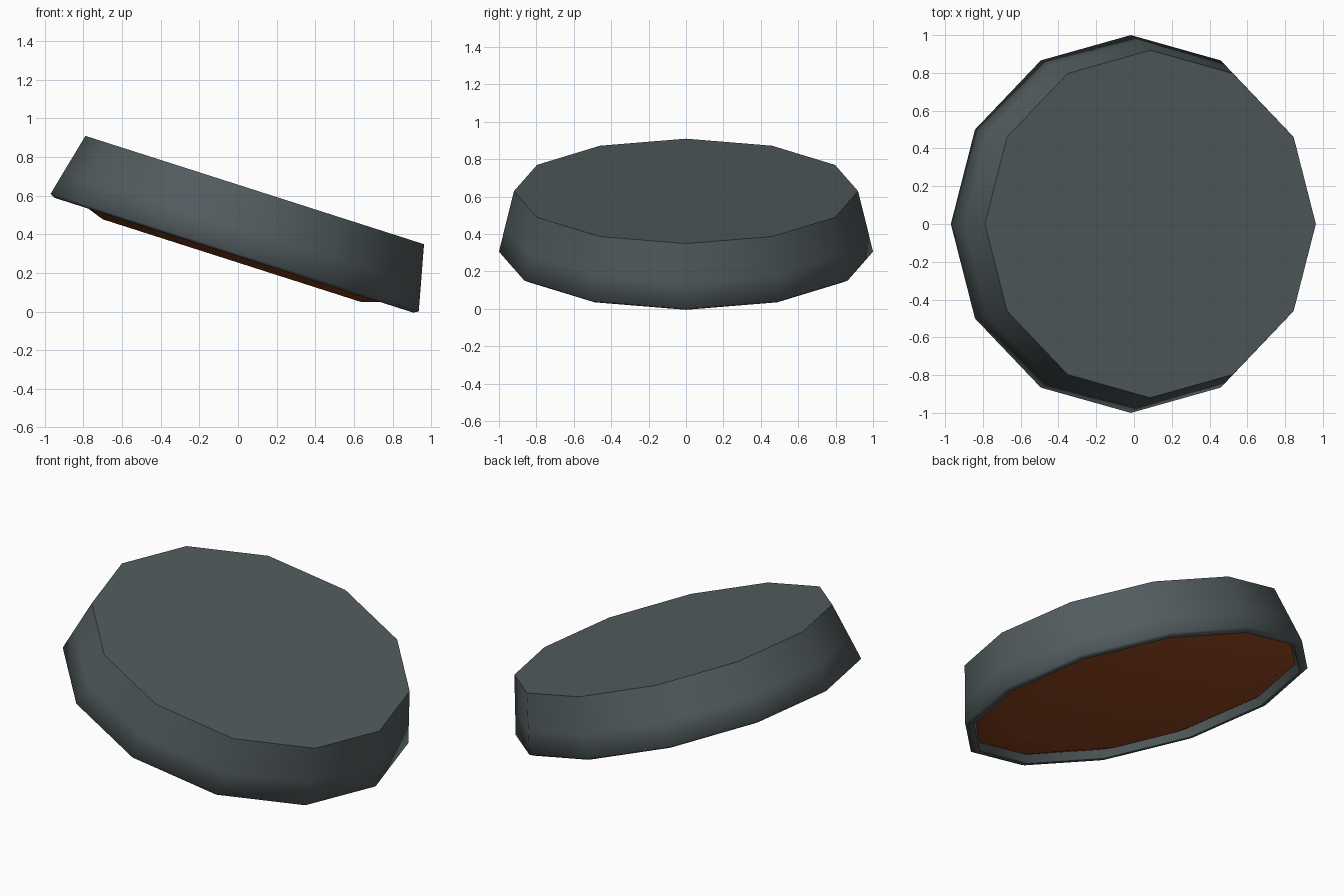
import bpy, bmesh, math
from mathutils import Matrix

if "Cube" in bpy.data.objects:
    bpy.data.objects.remove(bpy.data.objects["Cube"])

SIDES = 12
TILT = math.atan(0.32)
# tilted frame shared by both parts: base centre, leaning down towards +x
PLACE = Matrix.Translation((-0.018, 0, 0.302)) @ Matrix.Rotation(TILT, 4, 'Y')


def material(name, rgb):
    m = bpy.data.materials.new(name)
    m.diffuse_color = (*rgb, 1)
    m.use_nodes = True
    m.node_tree.nodes["Principled BSDF"].inputs["Base Color"].default_value = m.diffuse_color
    return m


def turned(name, profile, mat, smooth):
    """Closed 12-sided solid from (radius, height) rings, bottom to top."""
    bm = bmesh.new()
    rings = []
    for r, h in profile:
        rings.append([bm.verts.new((r * math.cos(2 * math.pi * i / SIDES),
                                    r * math.sin(2 * math.pi * i / SIDES), h))
                      for i in range(SIDES)])
    for a, b in zip(rings, rings[1:]):
        for i in range(SIDES):
            j = (i + 1) % SIDES
            bm.faces.new((a[i], a[j], b[j], b[i]))
    bm.faces.new(rings[0][::-1])
    bm.faces.new(rings[-1])
    bmesh.ops.recalc_face_normals(bm, faces=bm.faces)
    bm.transform(PLACE)
    me = bpy.data.meshes.new(name)
    bm.to_mesh(me)
    bm.free()
    me.materials.append(mat)
    ob = bpy.data.objects.new(name, me)
    bpy.context.collection.objects.link(ob)
    bpy.ops.object.select_all(action='DESELECT')
    ob.select_set(True)
    bpy.context.view_layer.objects.active = ob
    bpy.ops.object.shade_smooth_by_angle(angle=math.radians(smooth))
    return ob


grey = material("slate grey", (0.085, 0.107, 0.113))
brown = material("rust brown", (0.28, 0.06, 0.015))

# tapered cap with a small rounded lip and a shallow recess underneath
turned("cap", [(0.935, 0.05), (0.95, -0.010), (0.975, -0.011),
               (1.0, 0.003), (0.968, 0.14), (0.92, 0.343)], grey, 74)

# shallow domed underside plate bulging out of the recess
turned("underside_plate", [(0.703, -0.041), (0.937, 0.038), (0.90, 0.06)], brown, 40)
